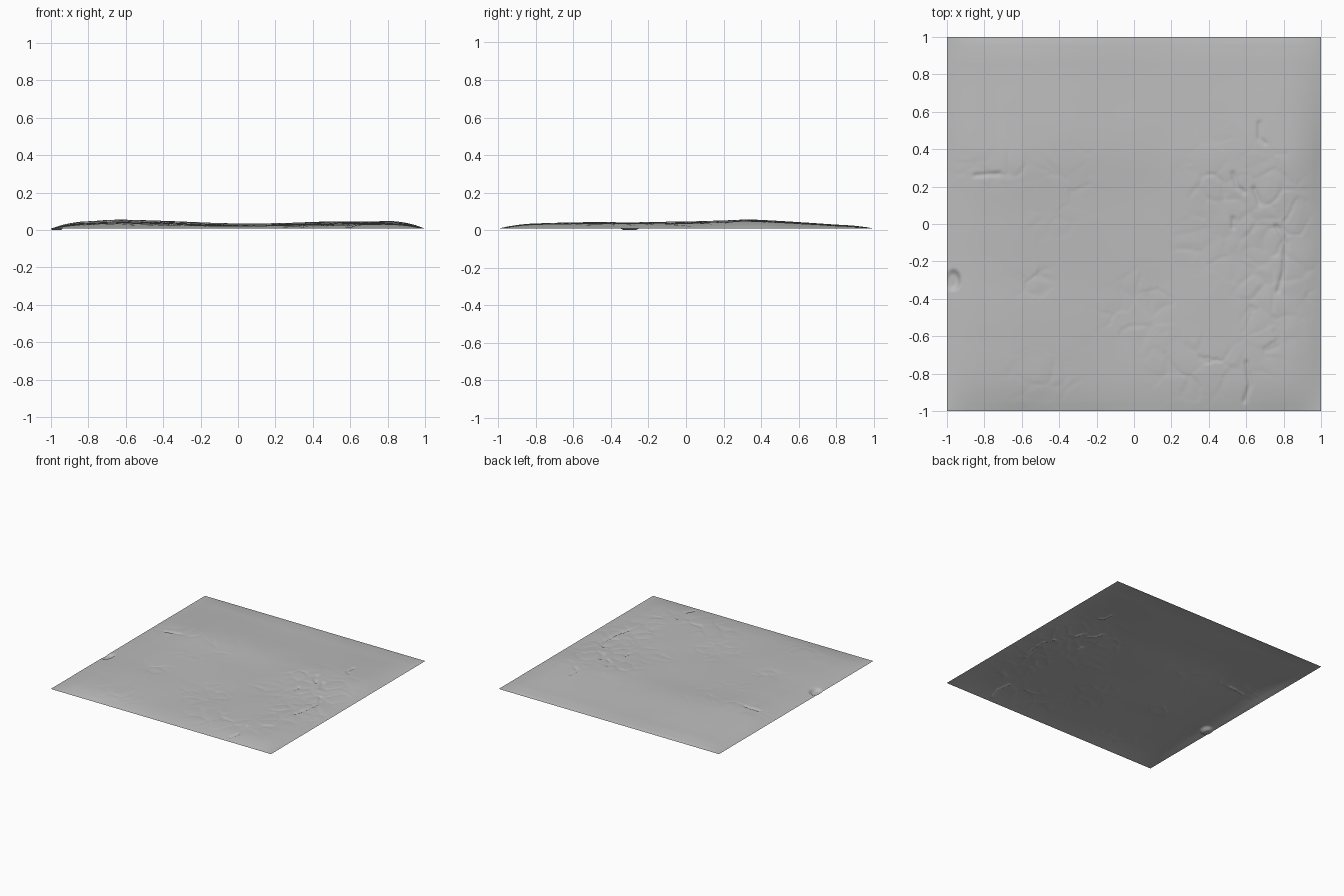
import bpy
import bmesh
from math import exp, hypot
from mathutils import Vector, noise

cube = bpy.data.objects.get("Cube")
if cube:
    bpy.data.objects.remove(cube, do_unlink=True)

# Plain grey stone
stone = bpy.data.materials.new("grey stone")
stone.use_nodes = True
colour = (0.5, 0.5, 0.5, 1)
stone.diffuse_color = colour
stone.node_tree.nodes["Principled BSDF"].inputs["Base Color"].default_value = colour

EDGE = 0.008
PEAK = 0.056
# Broad rise of the ground across x and along y
ACROSS = [(-1, 0), (-.9, .036), (-.65, .053), (-.4, .045), (-.1, .03),
          (.1, .029), (.4, .038), (.75, .044), (.9, .038), (1, 0)]
ALONG = [(-1, 0), (-.9, .024), (-.75, .034), (-.3, .037), (.1, .043),
         (.35, .054), (.5, .046), (.65, .034), (.8, .022), (.93, .016), (1, 0)]
# Broken rocky areas: x, y, half width, half depth, strength
PATCHES = [(.75, -.2, .22, .5, 1), (.55, .25, .3, .2, .9), (.4, -.08, .2, .15, .7),
           (.35, -.75, .25, .18, .9), (.72, -.6, .15, .2, .7), (-.75, .3, .2, .1, .7),
           (-.35, .28, .18, .15, .5), (-.55, -.3, .12, .1, .7), (.02, -.45, .2, .2, .6),
           (-.5, -.82, .2, .14, .6), (-.45, .03, .15, .15, .35)]
# Deep cracks, each a short path
CRACKS = [[(.67, .54), (.67, .46), (.7, .43)], [(.53, .27), (.55, .2), (.59, .17)],
          [(.64, .19), (.67, .11)], [(.53, .03), (.53, -.02)],
          [(.76, -.01), (.81, -.1), (.8, -.25), (.77, -.36)],
          [(.6, -.74), (.62, -.86), (.59, -.95)], [(-.85, .26), (-.72, .27)]]


def profile(points, t):
    for (a, u), (b, v) in zip(points, points[1:]):
        if t <= b:
            f = (t - a) / (b - a)
            return u + (v - u) * f
    return points[-1][1]


def smooth_profile(points, t):
    # Soften the corners, except right at the rim
    w = min(.06, 1 - abs(t))
    return sum(profile(points, t + k * w / 2) for k in range(-2, 3)) / 5


def crack_depth(p):
    depth = 0
    for path in CRACKS:
        for a, b in zip(path, path[1:]):
            a, b = Vector(a), Vector(b)
            f = max(0, min(1, (p - a).dot(b - a) / (b - a).length_squared))
            depth = max(depth, exp(-((p - a - (b - a) * f).length / .01) ** 2))
    return depth


def height(x, y):
    # Rolling ground
    base = smooth_profile(ACROSS, x) * smooth_profile(ALONG, y) / PEAK
    rim = min(1, (1 - max(abs(x), abs(y))) / .06)
    base += rim * .003 * noise.noise(Vector((x * 3, y * 3, 2)))
    # Tilted slabs with sunken joints in the broken areas
    mask = max(s * exp(-(((x - a) / w) ** 2 + ((y - b) / d) ** 2) ** 2)
               for a, b, w, d, s in PATCHES)
    wobble = noise.noise_vector(Vector((x * 6, y * 6, 5))) * .4
    q = Vector((x * 8, y * 8, 0)) + Vector((wobble.x, wobble.y, 0))
    dist, cells = noise.voronoi(q)
    joint = min(1, (dist[1] - dist[0]) / .35)
    c = cells[0]
    tilt = noise.noise_vector(c * 3.7)
    slab = .006 * (joint - 1) * max(0, .5 + tilt.z)
    slab += .009 * ((q - c).x * tilt.x + (q - c).y * tilt.y) * joint
    z = EDGE + base + rim * (mask * slab - .008 * crack_depth(Vector((x, y))))
    # Small pit beside the left rim
    pit = max(0, min(1, 2.2 - hypot((x + .968) / .02, (y + .3) / .028)))
    return max(0, z * (1 - pit))


# Ground sheet, open underneath
bm = bmesh.new()
bmesh.ops.create_grid(bm, x_segments=210, y_segments=210, size=1)
for v in bm.verts:
    v.co.z = height(v.co.x, v.co.y)
for f in bm.faces:
    f.smooth = True
mesh = bpy.data.meshes.new("rocky_ground")
bm.to_mesh(mesh)
bm.free()
mesh.materials.append(stone)
ground = bpy.data.objects.new("rocky_ground", mesh)
bpy.context.collection.objects.link(ground)
